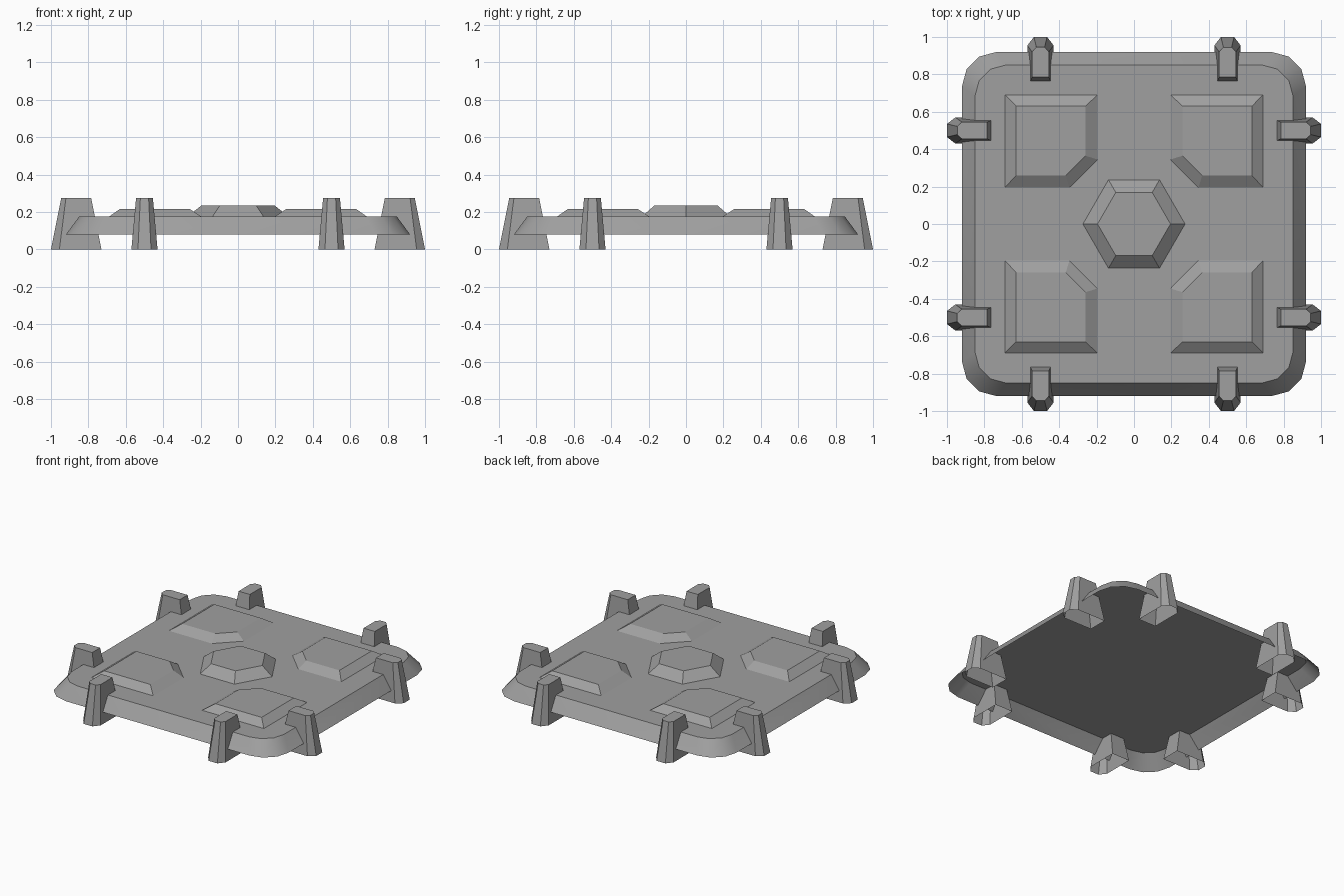
import bpy
import math
from mathutils import Matrix

if "Cube" in bpy.data.objects:
    bpy.data.objects.remove(bpy.data.objects["Cube"])

grey = bpy.data.materials.new("plain grey")
grey.use_nodes = True
COLOUR = (0.35, 0.35, 0.35, 1)
grey.diffuse_color = COLOUR
grey.node_tree.nodes["Principled BSDF"].inputs["Base Color"].default_value = COLOUR


def frustum(name, low, high, z0, z1, turn=0.0, flip=False):
    """Open-bottomed shell between two matching outlines, capped on top."""
    n = len(low)
    verts = [(x, y, z0) for x, y in low] + [(x, y, z1) for x, y in high]
    faces = [(i, (i + 1) % n, (i + 1) % n + n, i + n) for i in range(n)]
    faces.append(tuple(range(n, 2 * n)))
    mesh = bpy.data.meshes.new(name)
    mesh.from_pydata(verts, [], faces)
    mesh.transform(Matrix.Rotation(turn, 4, "Z"))
    if flip:
        mesh.flip_normals()
    mesh.materials.append(grey)
    obj = bpy.data.objects.new(name, mesh)
    bpy.context.collection.objects.link(obj)
    return obj


def rounded_square(half, radius, steps=3):
    points = []
    for corner in range(4):
        mid = math.radians(45 + 90 * corner)
        cx = math.copysign(half - radius, math.cos(mid))
        cy = math.copysign(half - radius, math.sin(mid))
        for s in range(steps + 1):
            a = math.radians(90 * corner + 90 * s / steps)
            points.append((cx + radius * math.cos(a), cy + radius * math.sin(a)))
    return points


def hexagon(radius):
    return [(radius * math.cos(i * math.pi / 3), radius * math.sin(i * math.pi / 3))
            for i in range(6)]


def cut_square(a, b, diagonal):
    """Square from a to b whose inner corner is cut along x + y = diagonal."""
    c = diagonal - a
    return [(c, a), (b, a), (b, b), (a, b), (a, c)]


def leg_outline(shift, inner, shoulder, outer, tip, width):
    """Leg footprint pointing along +x with a chamfered outer end."""
    return [(inner, shift - width), (shoulder, shift - width), (outer, shift - tip),
            (outer, shift + tip), (shoulder, shift + width), (inner, shift + width)]


# Base plate: open underneath, sloping rim, rounded corners
plate = frustum("base_plate", rounded_square(0.92, 0.185),
                rounded_square(0.85, 0.165), 0.08, 0.175)
bpy.ops.object.select_all(action="DESELECT")
plate.select_set(True)
bpy.context.view_layer.objects.active = plate
bpy.ops.object.shade_smooth_by_angle(angle=math.radians(35))

# Raised centre
frustum("centre_hexagon", hexagon(0.273), hexagon(0.195), 0.175, 0.235)

# One raised panel per corner and two legs per side
for side in range(4):
    turn = side * math.pi / 2
    frustum(f"corner_panel_{side + 1}", cut_square(0.195, 0.69, 0.54),
            cut_square(0.26, 0.63, 0.625), 0.175, 0.217, turn)
    for label, shift in (("a", -0.5), ("b", 0.5)):
        frustum(f"leg_{side + 1}{label}",
                leg_outline(shift, 0.73, 0.955, 1.0, 0.035, 0.07),
                leg_outline(shift, 0.785, 0.92, 0.945, 0.022, 0.045),
                0.0, 0.275, turn)
